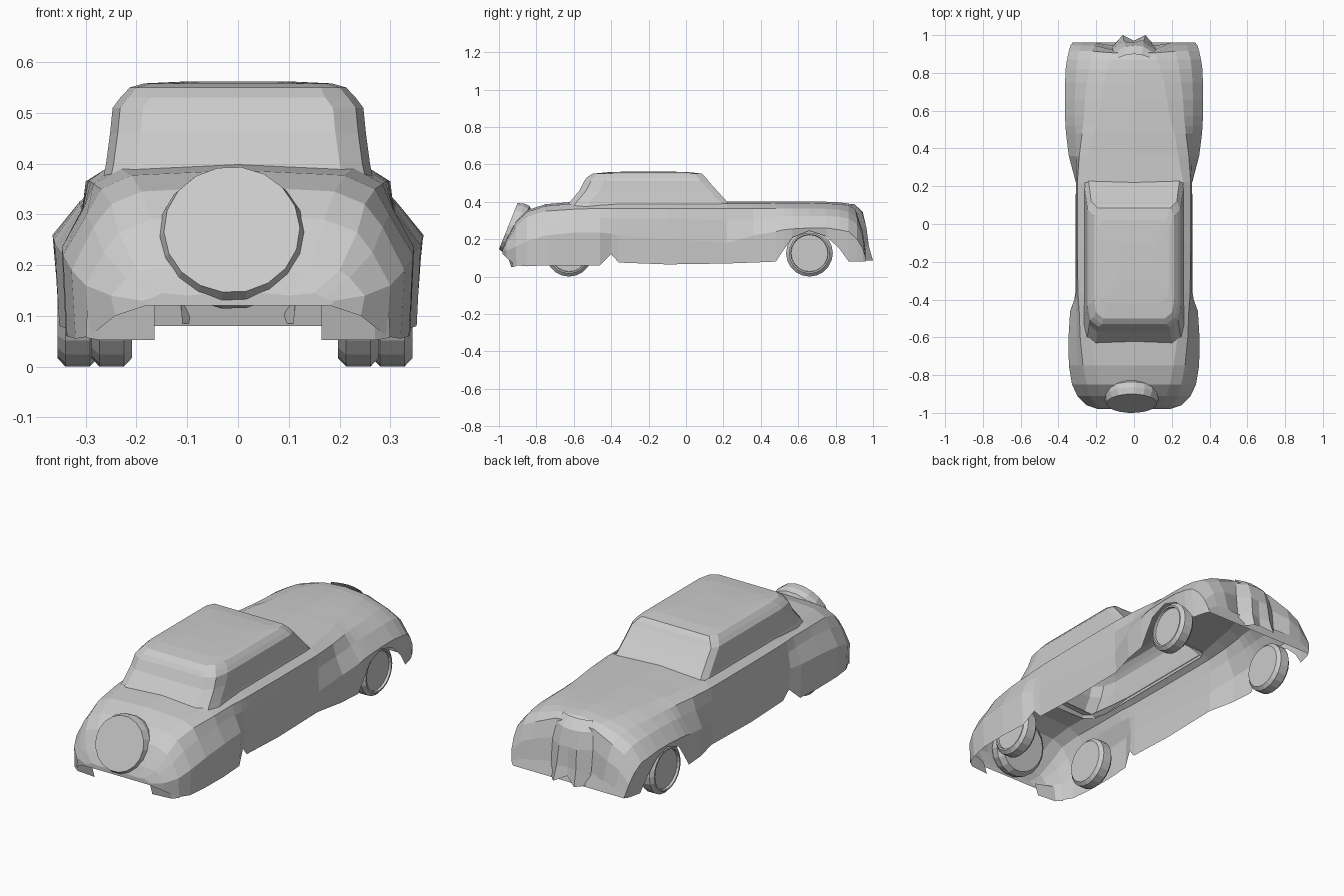
import bpy, bmesh, math
from mathutils import Matrix, Vector


def loft(name, rings, closed=True, caps=(True, True), skip=None):
    """Skin a list of equal-length point rings, optionally capping the ends."""
    bm = bmesh.new()
    vs = [[bm.verts.new(p) for p in r] for r in rings]
    n = len(rings[0])
    for k, (a, b) in enumerate(zip(vs, vs[1:])):
        for i in range(n if closed else n - 1):
            if skip and skip(k, i):
                continue
            j = (i + 1) % n
            bm.faces.new((a[i], a[j], b[j], b[i]))
    for use, ring in zip(caps, (vs[0], vs[-1])):
        if use:
            bm.faces.new(ring)
    bmesh.ops.recalc_face_normals(bm, faces=bm.faces)
    me = bpy.data.meshes.new(name)
    bm.to_mesh(me)
    bm.free()
    ob = bpy.data.objects.new(name, me)
    bpy.context.collection.objects.link(ob)
    return ob


def both_sides(half, centre=()):
    """Mirror half a section across x = 0 into a full left-right run."""
    return [(-x, y, z) for x, y, z in reversed(half)] + list(centre) + half


def mirror_x(ob):
    ob.modifiers.new("mirror", 'MIRROR')
    return ob


def lathe_x(name, profile, sides):
    rings = [[(x, r * math.cos(2 * math.pi * i / sides), r * math.sin(2 * math.pi * i / sides))
              for i in range(sides)] for x, r in profile]
    return loft(name, rings)


# Body shell with blended fenders, open underneath. Each station:
# y, top z, deck half-width, shoulder x z, crease x z, fender x z, bottom z
rear = [
    (-.98, .15, .10, .15, .145, .17, .135, .19, .13, .12),
    (-.96, .205, .14, .20, .190, .22, .175, .25, .14, .10),
    (-.91, .30, .17, .235, .265, .265, .225, .30, .16, .06),
    (-.85, .355, .19, .25, .32, .285, .275, .328, .19, .055),
    (-.75, .387, .21, .27, .35, .298, .30, .345, .22, .06),
    (-.60, .40, .23, .285, .36, .303, .315, .347, .235, .06),
    (-.46, .40, .25, .29, .365, .305, .315, .338, .235, .06),
    (-.40, .40, .255, .295, .365, .305, .31, .316, .23, .12),
    (-.36, .40, .26, .297, .365, .306, .31, .31, .22, .075),
    (-.10, .40, .26, .30, .365, .307, .31, .31, .20, .065),
]
front = [
    (.22, .40, .26, .30, .365, .306, .30, .308, .18, .07),
    (.36, .40, .235, .29, .365, .307, .305, .345, .22, .075),
    (.48, .402, .215, .275, .365, .31, .315, .36, .24, .08),
    (.52, .402, .20, .27, .365, .312, .32, .363, .25, .14),
    (.57, .402, .19, .265, .365, .312, .325, .365, .255, .21),
    (.66, .402, .175, .26, .365, .312, .325, .365, .26, .245),
    (.75, .40, .16, .25, .362, .31, .325, .365, .26, .215),
    (.82, .397, .14, .24, .357, .305, .32, .362, .25, .15),
    (.87, .39, .12, .23, .347, .30, .31, .355, .24, .08),
    (.915, .37, .11, .22, .315, .288, .28, .345, .20, .08),
    (.945, .28, .10, .21, .24, .278, .21, .336, .15, .08),
    (.96, .16, .09, .20, .14, .27, .13, .325, .10, .08),
]
rings = []
for y, zt, w1, w2, z2, w3, z3, wo, zo, zb in rear + front:
    yc = y - max(0, y - .9) * .6      # cleft between nose and fenders
    half = [(w1, yc, zt - .01), (w2, y, z2), (w3, y, z3), (wo, y, zo), (wo - .008, y, zb)]
    rings.append(both_sides(half, [(0, yc, zt)]))
# the deck is left open beneath the cabin
loft("body", rings, closed=False, skip=lambda k, i: i in (4, 5) and 5 <= k <= 9)

# Rear corner panels below the tail
mirror_x(loft("rear_corner_panels", [
    [(.165, -.935, .052), (.165, -.96, .13)],
    [(.27, -.925, .052), (.27, -.935, .14)],
    [(.30, -.905, .057), (.295, -.912, .15)]], closed=False, caps=(False, False)))

# Cabin: z, rear y, front y, half-width, rear corner cut
cabin = [
    (.375, -.64, .24, .265, .06),
    (.40, -.62, .22, .26, .06),
    (.46, -.57, .165, .252, .06),
    (.51, -.545, .12, .247, .06),
    (.53, -.53, .105, .232, .06),
    (.55, -.50, .085, .213, .05),
    (.558, -.42, .02, .185, .05),
    (.562, -.30, -.10, .10, .04),
]
rings = []
for z, y0, y1, w, c in cabin:
    half = [(w - c, y0), (w - .25 * c, y0 + .6 * c), (w, y0 + 1.8 * c), (w, y1 - .04), (w - .02, y1)]
    rings.append(both_sides([(x, y, z) for x, y in half]))
loft("cabin", rings, caps=(False, True))

# Road wheels with a recessed hub
tyre = [(-.04, .10), (-.04, .108), (-.024, .125), (.024, .125), (.04, .108), (.04, .10), (.028, .098)]
for name, x, y in (("front_wheels", .31, .66), ("rear_wheels", .243, -.625)):
    ob = lathe_x(name, tyre, 20)
    ob.data.transform(Matrix.Translation((x, y, .125)))
    mirror_x(ob).location.x = -.006

# Spare wheel cover leaning on the tail
spare = lathe_x("spare_wheel_cover", [(-.09, .12), (-.065, .143), (-.035, .145), (0, .134)], 18)
axis = Vector((0, -math.cos(math.radians(22)), math.sin(math.radians(22))))
rot = Vector((1, 0, 0)).rotation_difference(axis).to_matrix().to_4x4()
spare.data.transform(Matrix.Translation((-.012, -.95, .27)) @ rot)

# Pointed grille nose with a centre groove: z, centre y, ridge x y, edge x y
nose = [(.388, .90, .04, .895, .085, .88), (.345, .945, .05, .94, .105, .905),
        (.26, .96, .05, .965, .115, .925), (.16, .965, .055, .978, .115, .935),
        (.085, .97, .06, 1.0, .11, .945)]
rings = [both_sides([(xr, yr, z), (xe, ye, z)], [(0, yc, z + (.03 if z < .1 else 0))])
         for z, yc, xr, yr, xe, ye in nose]
loft("grille_nose", rings, closed=False, caps=(False, False))
